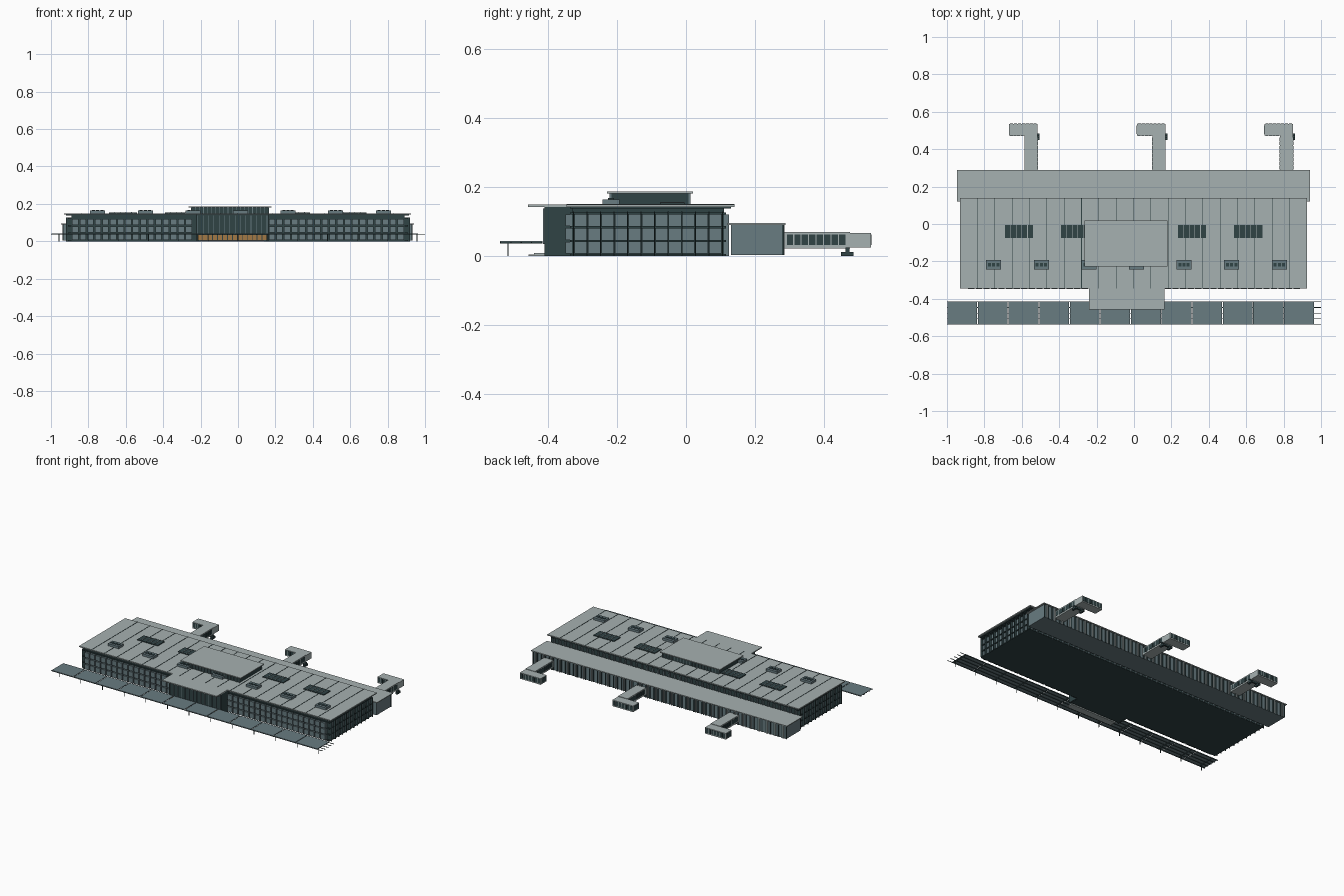
import bpy
import bmesh
from mathutils import Matrix, Vector

cube = bpy.data.objects.get("Cube")
if cube:
    bpy.data.objects.remove(cube, do_unlink=True)


def material(name, red, green, blue):
    mat = bpy.data.materials.new(name)
    mat.use_nodes = True
    mat.diffuse_color = (red, green, blue, 1)
    shader = mat.node_tree.nodes["Principled BSDF"]
    shader.inputs["Base Color"].default_value = mat.diffuse_color
    return mat


pale = material("pale grey", .38, .44, .44)
glass = material("blue grey", .14, .2, .22)
dark = material("dark slate", .03, .056, .06)
warm = material("warm amber", .36, .19, .06)


def around(centre, half):
    """Span reaching half to either side of centre."""
    return (centre - half, centre + half)


def widen(span, amount):
    """Span made longer by amount at both ends."""
    return (span[0] - amount, span[1] + amount)


def spread(span, count):
    """Evenly spaced positions, ends included."""
    return [span[0] + (span[1] - span[0]) * i / (count - 1) for i in range(count)]


def marks(span, count, half):
    """Narrow spans at evenly spaced positions."""
    return [around(centre, half) for centre in spread(span, count)]


def cells(span, count, gap):
    """Equal spans separated by gaps."""
    edges = spread(span, count + 1)
    return [(a + gap / 2, b - gap / 2) for a, b in zip(edges, edges[1:])]


def blocks(name, mat, xs, ys, zs):
    """One object with a box at every combination of the x, y and z spans."""
    bm = bmesh.new()
    for low, high in ((Vector((x[0], y[0], z[0])), Vector((x[1], y[1], z[1])))
                      for x in xs for y in ys for z in zs):
        place = Matrix.Translation((low + high) / 2) @ Matrix.Diagonal((*(high - low), 1))
        bmesh.ops.create_cube(bm, size=1, matrix=place)
    mesh = bpy.data.meshes.new(name)
    bm.to_mesh(mesh)
    bm.free()
    mesh.materials.append(mat)
    obj = bpy.data.objects.new(name, mesh)
    bpy.context.collection.objects.link(obj)


hair = .0015   # half width of thin lines
thin = .003    # half thickness of slabs and piers
eave = .142    # underside of the main roof
deck = .149    # top of the main roof

# Main hall with three glazed storeys
hall_x = around(0, .89)
hall_y = (-.33, .11)
front, rear = hall_y
entry_x = (-.22, .16)
storeys = cells((.004, .123), 3, .006)
blocks("main_hall", dark, [hall_x], [hall_y], [(0, eave)])
blocks("floor_slabs", dark, [widen(hall_x, .02)], [widen(hall_y, .005)],
       marks((thin, .123), 4, thin))
wing_cells = [c for c in cells(hall_x, 44, .007)
              if c[1] < entry_x[0] + .01 or c[0] > entry_x[1] - .01]
blocks("front_windows", glass, wing_cells, [(front - .018, front)], storeys)
bay_y = widen(hall_y, -.005)
blocks("side_windows", glass, marks(hall_x, 2, .014), cells(bay_y, 11, .004), storeys)
blocks("side_fins", dark, marks(widen(hall_x, .015), 2, .015),
       marks(bay_y, 12, hair), [(0, .128)])
blocks("rear_fins", glass, marks(hall_x, 45, .004), [(rear, rear + .014)], [(0, .12)])

# Main roof with raised seams
roof_x = (-.93, .925)
roof_y = (-.345, .14)
blocks("main_roof", pale, [roof_x], [roof_y], [(eave, deck)])
blocks("roof_edge", dark, [widen(roof_x, -.01)], [widen(roof_y, -.01)], [(.138, eave)])
blocks("roof_seams", dark, marks(roof_x, 21, hair)[1:-1], [roof_y], [(eave, deck + hair)])

# Entrance block with a lit ground floor
porch_y = (-.41, front)
porch = porch_y[0]
lobby_top = .035
inner_x = widen(entry_x, -.005)
blocks("entrance_block", dark, [entry_x], [porch_y], [(lobby_top, eave)])
blocks("entrance_lobby", dark, [inner_x], [(porch + .01, front)], [(0, lobby_top)])
blocks("entrance_glow", warm, cells(inner_x, 14, .004),
       [(porch + .005, porch + .011)], [(.006, lobby_top)])
blocks("entrance_fins", glass, marks(inner_x, 14, hair), [around(porch, .004)],
       [(lobby_top, .138)])
blocks("entrance_end_walls", dark, marks(entry_x, 2, thin), [porch_y], [(0, eave)])
blocks("entrance_roof", pale, [(-.24, .163)], [(-.457, -.34)], [(eave, deck)])
for name, reach, base in (("lower_step", .045, 0), ("upper_step", .03, .004)):
    blocks(name, pale, [widen(entry_x, -.02)], [(porch - reach, porch)], [(base, base + .004)])

# Penthouse
pent_x = (-.25, .165)
pent_y = (-.218, .01)
pent_top = .181
blocks("penthouse", dark, [pent_x], [pent_y], [(deck, pent_top)])
blocks("penthouse_fins", glass, marks(pent_x, 20, hair), marks(pent_y, 2, thin),
       [(deck, pent_top)])
blocks("penthouse_roof", pale, [widen(pent_x, .014)], [widen(pent_y, .01)],
       [(pent_top, pent_top + .006)])

# Skylights
sky_y = around(-.04, .035)
for i, middle in enumerate((-.615, -.315, .31, .61)):
    sky_x = around(middle, .076)
    blocks(f"skylight_{i}", dark, [sky_x], [sky_y], [(deck, deck + .005)])
    blocks(f"skylight_bars_{i}", pale, marks(sky_x, 6, hair)[1:-1], [sky_y],
           [(deck, deck + .007)])

# Rooftop air units with three vents each
unit_y = -.217
unit_top = deck + .015
unit_row = spread((-.75, .777), 7)
blocks("air_units", glass, [around(x, .04) for x in unit_row], [around(unit_y, .025)],
       [(deck, unit_top)])
blocks("air_unit_vents", dark,
       [vent for x in unit_row for vent in marks(around(x, .022), 3, .008)],
       [around(unit_y, .009)], [(unit_top, unit_top + thin)])

# Rear concourse
wing_x = (-.935, .93)
wing_y = (.13, .278)
wing_z = (thin, .09)
wing_back = wing_y[1]
blocks("concourse", glass, [wing_x], [wing_y], [wing_z])
blocks("concourse_roof", pale, [widen(wing_x, .011)], [widen(wing_y, .01)], [(.09, .095)])
blocks("concourse_mullions", dark, marks(wing_x, 64, thin), [(wing_back, wing_back + .005)],
       [wing_z])
blocks("concourse_piers", pale, marks(widen(wing_x, -.02), 32, thin),
       [(wing_back, wing_back + .007)], [wing_z])

# Boarding bridges, each with a cab turned towards -x
arm_y = (wing_back, .475)
cab_y = (.473, .535)
pane_z = [(.032, .062)]
for side, edge in (("right", -.515), ("middle", .168), ("left", .85)):
    arm_x = (edge - .07, edge)
    cab_x = (edge - .153, edge)
    nose_x = (cab_x[0], arm_x[0])
    blocks(side + "_bridge", pale, [arm_x], [arm_y], [(.022, .069)])
    blocks(side + "_bridge_cab", pale, [cab_x], [cab_y], [(.025, .066)])
    blocks(side + "_bridge_windows", dark, marks(arm_x, 2, hair),
           cells(widen(arm_y, -.012), 8, thin), pane_z)
    blocks(side + "_cab_back_windows", dark, cells(widen(cab_x, -thin), 7, .004),
           [around(cab_y[1], hair)], pane_z)
    blocks(side + "_cab_front_windows", dark, cells(widen(nose_x, -thin), 4, .004),
           [around(cab_y[0], hair)], pane_z)
    blocks(side + "_cab_door", dark, [around(cab_x[0], hair)], [widen(cab_y, -.008)], pane_z)
    # Wheeled support leg
    axle_x = (edge - .053, edge + thin)
    blocks(side + "_bridge_axle", dark, [widen(axle_x, .007)], [around(.467, .006)],
           [(.01, .024)])
    blocks(side + "_bridge_wheels", dark, marks(axle_x, 2, .007), [around(.467, .018)],
           [(0, .012)])

# Front walkway canopy
walk_y = (-.538, -.415)
walk_z = .04
blocks("walkway_panels", glass, cells((-1, .964), 12, .005), [walk_y],
       [(walk_z, walk_z + thin)])
blocks("walkway_rails", dark, [around(0, 1)], marks(widen(walk_y, -hair), 5, hair),
       [(walk_z - thin, walk_z)])
bays = marks(around(0, .957), 13, hair)
blocks("walkway_beams", dark, bays, [walk_y], [(walk_z - .004, walk_z)])
blocks("walkway_posts", dark, bays, [around(-.515, hair)], [(0, walk_z)])
